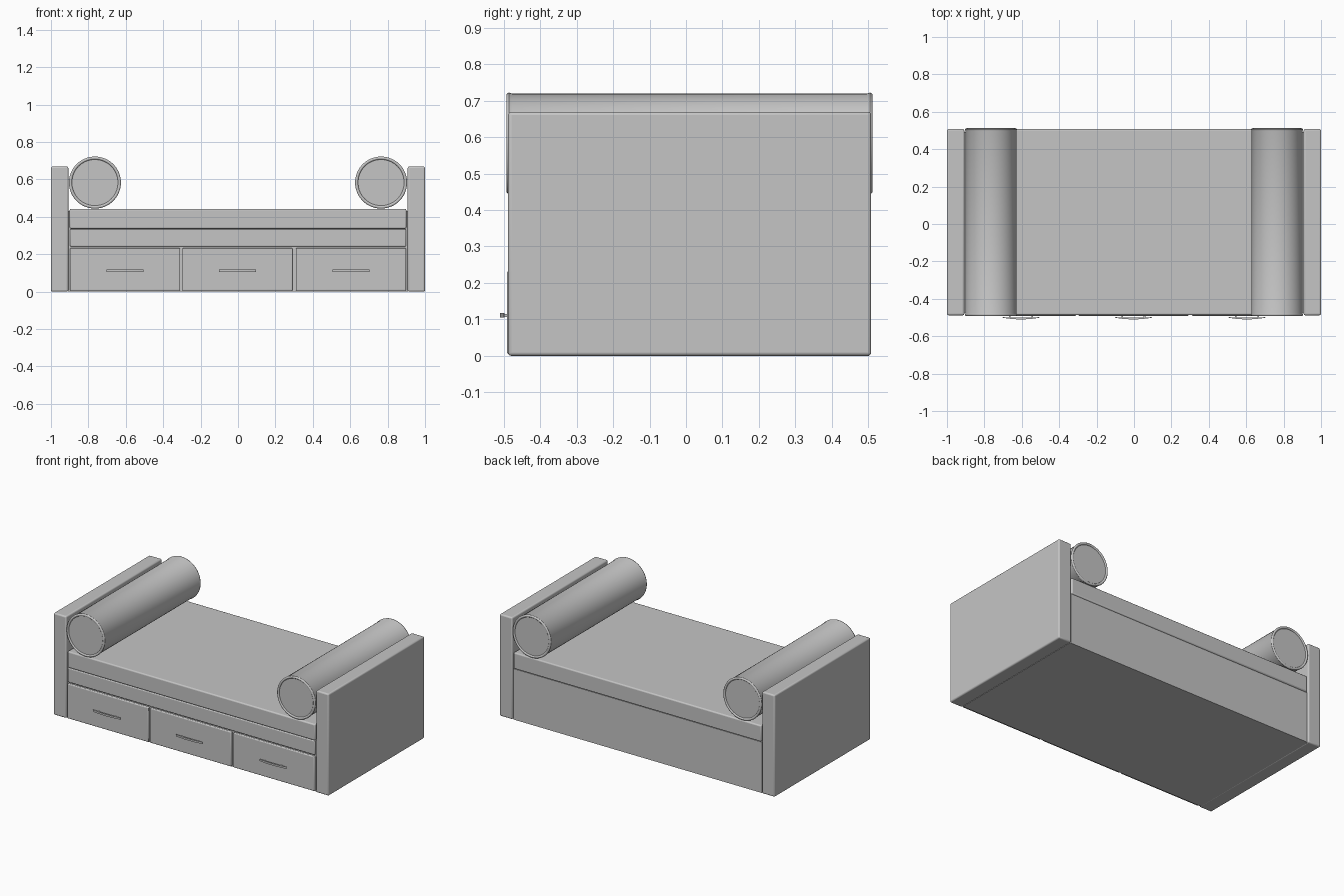
import bpy
import bmesh
import math
from mathutils import Matrix

cube = bpy.data.objects.get("Cube")
if cube:
    bpy.data.objects.remove(cube, do_unlink=True)

grey = bpy.data.materials.new("plain grey")
grey.use_nodes = True
grey.diffuse_color = (0.56, 0.56, 0.56, 1)
grey.node_tree.nodes["Principled BSDF"].inputs["Base Color"].default_value = grey.diffuse_color

FRONT, BACK = -0.488, 0.508


def finish(name, bm, bevel=0, segments=3):
    bmesh.ops.recalc_face_normals(bm, faces=bm.faces)
    mesh = bpy.data.meshes.new(name)
    bm.to_mesh(mesh)
    bm.free()
    mesh.materials.append(grey)
    obj = bpy.data.objects.new(name, mesh)
    bpy.context.collection.objects.link(obj)
    if bevel:
        mod = obj.modifiers.new("soft edges", 'BEVEL')
        mod.width = bevel
        mod.segments = segments
    bpy.ops.object.select_all(action='DESELECT')
    bpy.context.view_layer.objects.active = obj
    obj.select_set(True)
    bpy.ops.object.shade_smooth_by_angle(angle=math.radians(35))
    return obj


def add_box(bm, x, y, z):
    size = [b - a for a, b in (x, y, z)]
    mid = [(a + b) / 2 for a, b in (x, y, z)]
    bmesh.ops.create_cube(bm, size=1, matrix=Matrix.Translation(mid) @ Matrix.Diagonal((*size, 1)))


def box(name, x, y, z, bevel=0):
    bm = bmesh.new()
    add_box(bm, x, y, z)
    return finish(name, bm, bevel)


def bolster(name, x, z, radius):
    # Lathe a cushion with a raised piped rim around each recessed end
    rim, depth = 0.008, 0.006
    end = [(0, depth), (radius - 2 * rim, depth)]
    for i in range(7):
        a = math.pi * (1 - i / 6)
        end.append((radius - rim + rim * math.cos(a), rim * (1 - math.sin(a))))
    end.append((radius - 0.003, 2 * rim))
    y0, y1 = FRONT - 0.005, BACK + 0.004
    profile = [(r, y0 + d) for r, d in end] + [(r, y1 - d) for r, d in reversed(end)]
    bm = bmesh.new()
    verts = [bm.verts.new((x + r, y, z)) for r, y in profile]
    edges = [bm.edges.new(pair) for pair in zip(verts, verts[1:])]
    bmesh.ops.spin(bm, geom=verts + edges, cent=(x, 0, z), axis=(0, 1, 0),
                   angle=math.tau, steps=64)
    bmesh.ops.remove_doubles(bm, verts=bm.verts, dist=0.0001)
    finish(name, bm)


def handle(name, x):
    # Bowed flat bar carried by two short posts
    half, steps = 0.098, 16
    bm = bmesh.new()
    outer, inner = [], []
    for i in range(steps + 1):
        t = 2 * i / steps - 1
        outer.append((x + half * t, -0.501 - 0.009 * (1 - t * t)))
        inner.append((x + half * t, -0.498 - 0.003 * (1 - t * t)))
    loop = [bm.verts.new((px, py, 0.105)) for px, py in outer + inner[::-1]]
    face = bm.faces.new(loop)
    grown = bmesh.ops.extrude_face_region(bm, geom=[face])["geom"]
    bmesh.ops.translate(bm, vec=(0, 0, 0.012),
                        verts=[v for v in grown if isinstance(v, bmesh.types.BMVert)])
    for side in (-1, 1):
        px = x + side * 0.06
        add_box(bm, (px - 0.005, px + 0.005), (-0.503, FRONT), (0.107, 0.115))
    finish(name, bm)


# Platform, front rail and mattress
box("base", (-0.902, 0.902), (FRONT + 0.012, BACK - 0.006), (0, 0.334))
box("front_rail", (-0.898, 0.898), (FRONT + 0.001, FRONT + 0.04), (0.241, 0.334), 0.005)
box("mattress", (-0.9, 0.9), (FRONT + 0.001, BACK - 0.001), (0.336, 0.443), 0.008)

# End panels and bolsters
for label, side in (("left", 1), ("right", -1)):
    xs = sorted((side * 0.907, side * 1.0))
    box(label + "_end_panel", xs, (FRONT, BACK), (0, 0.669), 0.009)
    inner = sorted((side * 0.895, side * 0.91))
    box(label + "_joint", inner, (FRONT + 0.015, BACK - 0.015), (0, 0.43))
    bolster(label + "_bolster", side * 0.765, 0.583, 0.139)

# Drawers with handles
for label, x in (("right", -0.604), ("middle", -0.003), ("left", 0.604)):
    box(label + "_drawer", (x - 0.295, x + 0.295), (FRONT - 0.003, FRONT + 0.03), (0.005, 0.232), 0.005)
    handle(label + "_handle", x)
